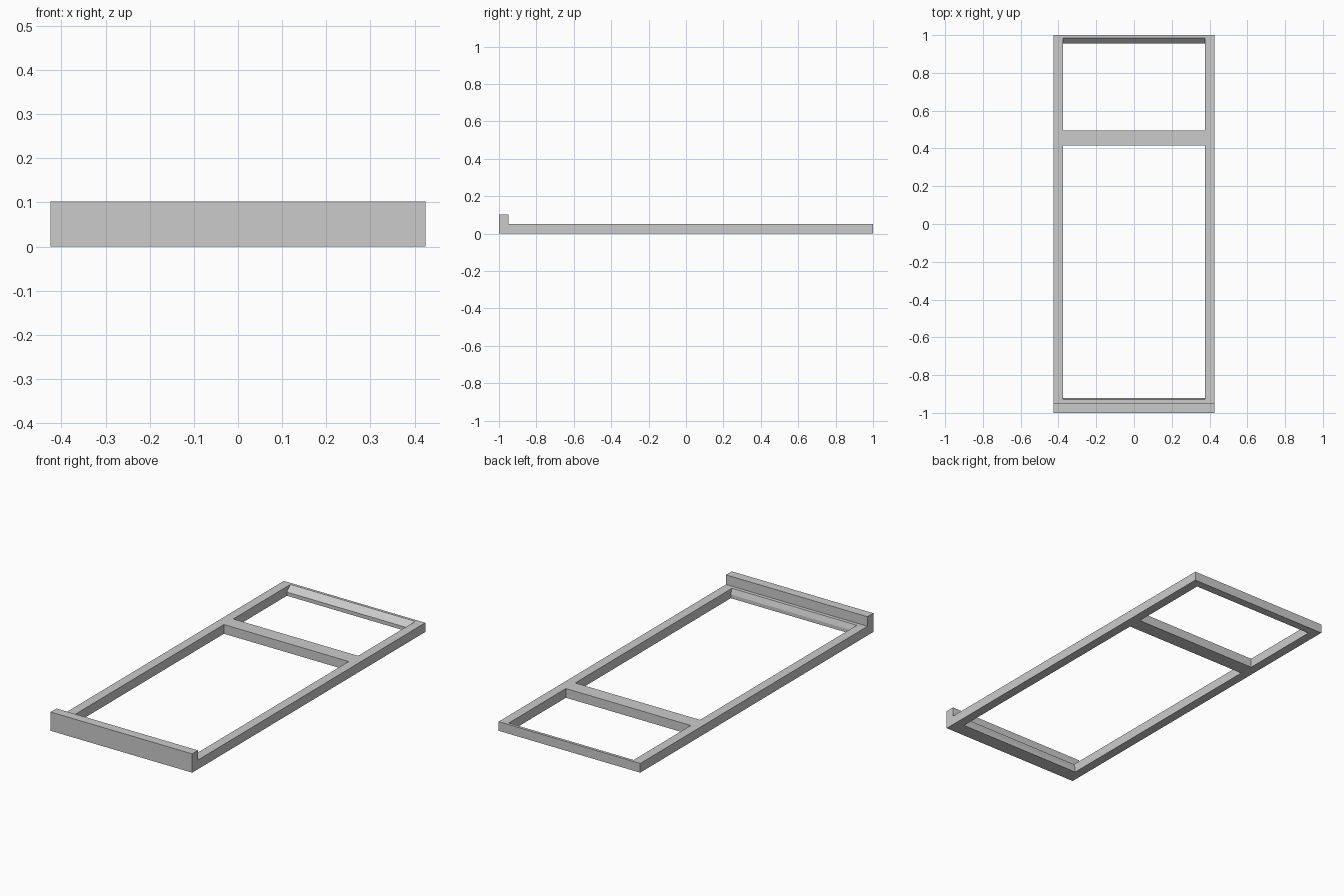
import bpy
import bmesh

cube = bpy.data.objects.get("Cube")
if cube:
    bpy.data.objects.remove(cube, do_unlink=True)

HALF_W = 0.425    # outer half width
INNER = 0.375     # inner half width, between the side rails
H = 0.05          # frame height
STEP = 0.02       # height where the chamfers begin

grey = bpy.data.materials.new("plain grey")
grey.use_nodes = True
colour = (0.6, 0.6, 0.6, 1.0)
grey.diffuse_color = colour
grey.node_tree.nodes["Principled BSDF"].inputs["Base Color"].default_value = colour


def extrude_profile(name, profile, x0, x1):
    """Extrude a closed (y, z) profile along x."""
    bm = bmesh.new()
    face = bm.faces.new([bm.verts.new((x0, y, z)) for y, z in profile])
    result = bmesh.ops.extrude_face_region(bm, geom=[face])
    moved = [v for v in result["geom"] if isinstance(v, bmesh.types.BMVert)]
    bmesh.ops.translate(bm, verts=moved, vec=(x1 - x0, 0, 0))
    bmesh.ops.recalc_face_normals(bm, faces=bm.faces)
    mesh = bpy.data.meshes.new(name)
    bm.to_mesh(mesh)
    bm.free()
    mesh.materials.append(grey)
    obj = bpy.data.objects.new(name, mesh)
    bpy.context.collection.objects.link(obj)
    return obj


def rectangle(y0, y1, z1):
    return [(y0, 0), (y1, 0), (y1, z1), (y0, z1)]


# Long side rails
for name, side in (("left_rail", 1), ("right_rail", -1)):
    extrude_profile(name, rectangle(-0.95, 1, H), side * INNER, side * HALF_W)

# Raised front bar and the chamfered ledge behind it
extrude_profile("front_bar", rectangle(-1, -0.95, 2 * H + 0.002), -HALF_W, HALF_W)
ledge = [(-0.95, 0), (-0.92, 0), (-0.92, STEP), (-0.93, H), (-0.95, H)]
extrude_profile("front_ledge", ledge, -INNER, INNER)

# Crossbar
extrude_profile("crossbar", rectangle(0.415, 0.495, H), -INNER, INNER)

# Back bar with a sloped inner face
back = [(0.955, 0), (1, 0), (1, H), (0.985, H), (0.955, STEP)]
extrude_profile("back_bar", back, -INNER, INNER)
